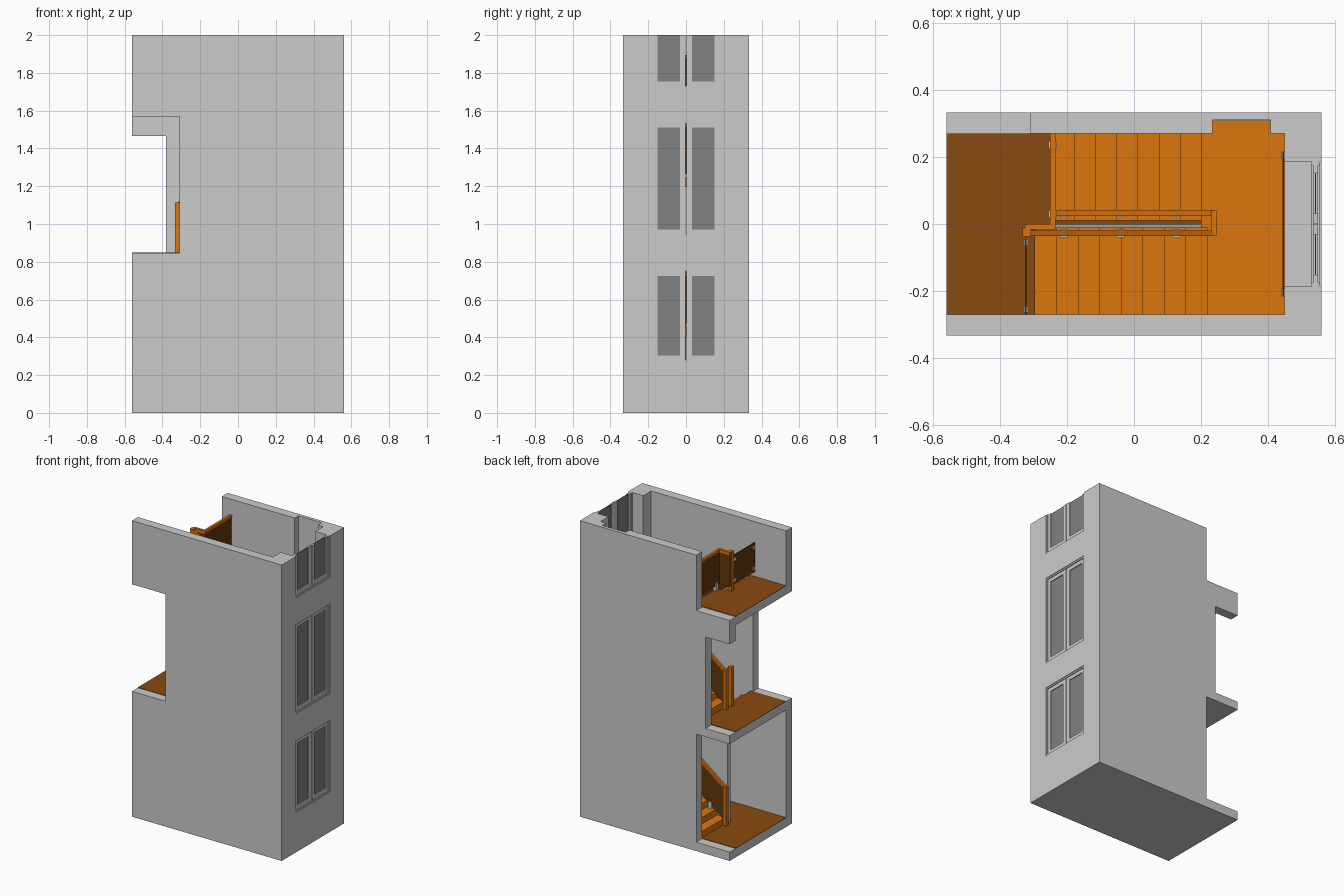
import bpy, bmesh
from mathutils import Vector

if "Cube" in bpy.data.objects:
    bpy.data.objects.remove(bpy.data.objects["Cube"])


def material(name, rgb):
    m = bpy.data.materials.new(name)
    m.diffuse_color = (*rgb, 1)
    m.use_nodes = True
    m.node_tree.nodes["Principled BSDF"].inputs["Base Color"].default_value = m.diffuse_color
    return m


ORANGE = material("stair_orange", (0.72, 0.18, 0.005))
BROWN = material("floor_brown", (0.25, 0.07, 0.005))
DARK = material("panel_dark_brown", (0.13, 0.04, 0.004))
GLASS = material("window_glass", (0.22, 0.22, 0.22))


def finish(name, bm, mat=None):
    bmesh.ops.recalc_face_normals(bm, faces=bm.faces)
    me = bpy.data.meshes.new(name)
    bm.to_mesh(me)
    bm.free()
    ob = bpy.data.objects.new(name, me)
    bpy.context.collection.objects.link(ob)
    if mat:
        me.materials.append(mat)
    return ob


def extrude(name, pts, axis, lo, hi, mat=None):
    """Extrude a 2D outline along y (outline in xz) or z (outline in xy)."""
    bm = bmesh.new()
    put = (lambda a, b: (a, lo, b)) if axis == 'y' else (lambda a, b: (a, b, lo))
    f = bm.faces.new([bm.verts.new(put(a, b)) for a, b in pts])
    r = bmesh.ops.extrude_face_region(bm, geom=[f])
    d = Vector((0, hi - lo, 0)) if axis == 'y' else Vector((0, 0, hi - lo))
    bmesh.ops.translate(bm, vec=d, verts=[v for v in r['geom'] if isinstance(v, bmesh.types.BMVert)])
    return finish(name, bm, mat)


def box(name, x0, x1, y0, y1, z0, z1, mat=None):
    return extrude(name, [(x0, y0), (x1, y0), (x1, y1), (x0, y1)], 'z', z0, z1, mat)


def cut(ob, *dims):
    c = box("cutter", *dims)
    c.hide_render = True
    m = ob.modifiers.new("cut", 'BOOLEAN')
    m.operation, m.solver, m.object = 'DIFFERENCE', 'EXACT', c
    bpy.context.view_layer.objects.active = ob
    bpy.ops.object.modifier_apply(modifier="cut")
    bpy.data.objects.remove(c)


def beam(name, p, q, width, below, above, mat):
    """Upright strip from p to q, sheared along the slope like a handrail or panel."""
    p, q = Vector(p), Vector(q)
    run = Vector((q.x - p.x, q.y - p.y, 0)).normalized()
    side = Vector((-run.y, run.x, 0)) * width / 2
    bm = bmesh.new()
    rings = []
    for c in (p, q):
        rings.append([bm.verts.new(c + side * s + Vector((0, 0, h)))
                      for s, h in ((-1, below), (1, below), (1, above), (-1, above))])
    a, b = rings
    bm.faces.new(a)
    bm.faces.new(b)
    for i in range(4):
        j = (i + 1) % 4
        bm.faces.new((a[i], a[j], b[j], b[i]))
    return finish(name, bm, mat)


X, Y, IN = 0.56, 0.333, 0.27          # outer half sizes and inner wall face
G, H, HALF = 0.06, 0.79, 0.395        # ground floor level, storey, half storey
LEVELS = [G, G + H, G + 2 * H - 0.01]

# Outer walls
extrude("front_wall", [(-X, G), (X, G), (X, 2), (-X, 2), (-X, 1.58), (-0.31, 1.58),
                       (-0.31, 0.845), (-X, 0.845)], 'y', -Y, -IN)
back = extrude("back_wall", [(-0.31, G), (X, G), (X, 2), (-0.31, 2), (-0.31, 1.625), (-X, 1.625),
                             (-X, 1.465), (-0.38, 1.465), (-0.38, 0.82), (-0.31, 0.82)], 'y', IN, Y)
cut(back, 0.235, 0.408, 0.2, 0.31, G, 2.1)
right = box("right_wall", 0.45, X, -IN, IN, G, 2)
WINDOWS = [(0.27, 0.76), (0.935, 1.545), (1.72, 2.0)]
for z0, z1 in WINDOWS:
    cut(right, 0.4, 0.6, -0.185, 0.185, z0, z1 + (0.1 if z1 == 2 else 0))

# Windows: outer frame, two sashes each with glass
for n, (z0, z1) in enumerate(WINDOWS):
    top = z1 == 2
    for s in (-1, 1):
        a, b = sorted((s * 0.185, s * 0.175))
        box(f"window_{n}_jamb", 0.53, 0.556, a, b, z0, z1)
    rails = [z0] if top else [z0, z1 - 0.01]
    for z in rails:
        box(f"window_{n}_outer_rail", 0.53, 0.556, -0.175, 0.175, z, z + 0.01)
    for s in (-1, 1):
        for u, v in ((0.002, 0.031), (0.152, 0.175)):
            a, b = sorted((s * u, s * v))
            box(f"window_{n}_stile", 0.535, 0.55, a, b, z0 + 0.01, z1 if top else z1 - 0.01)
        a, b = sorted((s * 0.031, s * 0.152))
        box(f"window_{n}_sash_bottom", 0.535, 0.55, a, b, z0 + 0.01, z0 + 0.035)
        if not top:
            box(f"window_{n}_sash_top", 0.535, 0.55, a, b, z1 - 0.035, z1 - 0.01)
        box(f"window_{n}_glass", 0.54, 0.544, a, b, z0 + 0.035, z1 if top else z1 - 0.035, GLASS)

# Floor slabs with coloured finish
box("ground_slab", -X, X, -Y, Y, 0, G)
box("ground_finish", -X, 0.45, -IN, IN, G, G + 0.003, BROWN)


def floor_outline(y0, y1):
    return [(-X, y0), (-0.295, y0), (-0.295, 0), (-0.235, 0), (-0.235, y1), (-X, y1)]


for n, z in enumerate(LEVELS[1:]):
    e = IN if n else Y
    extrude(f"floor_slab_{n}", floor_outline(-Y + 0.001, IN), 'z', z - 0.06, z - 0.003)
    if not n:
        box("floor_back_strip", -X, -0.31, IN, Y, z - 0.06, z - 0.003)
    extrude(f"floor_finish_{n}", floor_outline(-IN, IN), 'z', z - 0.003, z, BROWN)


# Stair flights: sawtooth profile with sloping soffit
def flight(name, x0, x1, z0, rise_total, y0, y1):
    n, base = 9, z0
    going, rise = (x1 - x0) / (n - 1), rise_total / n
    pts = [(x0, base)]
    for i in range(n - 1):
        pts += [(x0 + i * going, base + (i + 1) * rise), (x0 + (i + 1) * going, base + (i + 1) * rise)]
    pts += [(x1, base + rise_total), (x1, base + rise_total - 0.09), (x0 + going, base)]
    return extrude(name, pts, 'y', y0, y1, ORANGE)


for s in range(2):
    b, t = LEVELS[s], LEVELS[s + 1]
    mid = b + HALF
    flight(f"lower_flight_{s}", -0.304, 0.2, b, HALF, 0.01, IN)
    flight(f"upper_flight_{s}", 0.22, -0.295, mid, t - mid, -IN, -0.01)
    # Half landing reaching into the wall niche
    extrude(f"landing_{s}", [(0.2, -IN), (0.45, -IN), (0.45, IN), (0.408, IN), (0.408, 0.309),
                             (0.235, 0.309), (0.235, IN), (0.2, IN)], 'z', mid - 0.05, mid, ORANGE)
    # Guard panel in front of the window, with clips
    box(f"window_guard_{s}", 0.444, 0.448, -0.215, 0.215, mid + 0.02, mid + 0.24, DARK)
    for y in (-0.205, 0.205):
        for z in (mid + 0.05, mid + 0.2):
            box(f"window_guard_clip_{s}", 0.44, 0.452, y - 0.012, y + 0.012, z - 0.012, z + 0.012)

# Spandrel wall under the first return flight
extrude("spandrel_wall", [(-0.31, G), (0.2, G), (0.2, 0.4), (-0.25, 0.75), (-0.31, 0.79)], 'y', -0.03, 0)


# Balustrade: rail, infill panel and grey clips along a path
def balustrade(name, p, q, clips=(0.2, 0.5, 0.8)):
    beam(name + "_rail", p, q, 0.017, 0.245, 0.265, ORANGE)
    beam(name + "_panel", p, q, 0.007, 0.03, 0.245, DARK)
    p, q = Vector(p), Vector(q)
    for f in clips:
        c = p.lerp(q, f)
        box(name + "_clip", c.x - 0.012, c.x + 0.012, c.y - 0.012, c.y + 0.012, c.z, c.z + 0.05)


def newel(name, x, y, z):
    box(name, x - 0.013, x + 0.013, y - 0.013, y + 0.013, z, z + 0.265, ORANGE)


for s in range(2):
    b, t = LEVELS[s], LEVELS[s + 1]
    m = b + 0.42
    balustrade(f"lower_balustrade_{s}", (-0.32, 0.033, b), (0.238, 0.033, m))
    balustrade(f"turn_balustrade_{s}", (0.238, 0.04, m), (0.238, -0.035, m), ())
    balustrade(f"upper_balustrade_{s}", (0.238, -0.028, m), (-0.32, -0.028, t))
    newel(f"top_newel_{s}", -0.32, -0.025, t)
newel("start_newel", -0.32, 0.033, G)
newel("middle_newel", -0.32, 0.033, LEVELS[1])

# Top floor guard around the stairwell, and thin closing panel
T = LEVELS[2]
balustrade("top_guard", (-0.243, IN, T), (-0.243, -0.012, T), (0.12, 0.85))
balustrade("top_guard_return", (-0.235, -0.008, T), (-0.325, -0.008, T), ())
box("closing_panel", -0.325, -0.321, -IN, -0.045, T + 0.03, T + 0.23, DARK)
for y in (-0.255, -0.055):
    for z in (T + 0.06, T + 0.2):
        box("closing_panel_clip", -0.329, -0.317, y - 0.01, y + 0.01, z - 0.01, z + 0.01)
